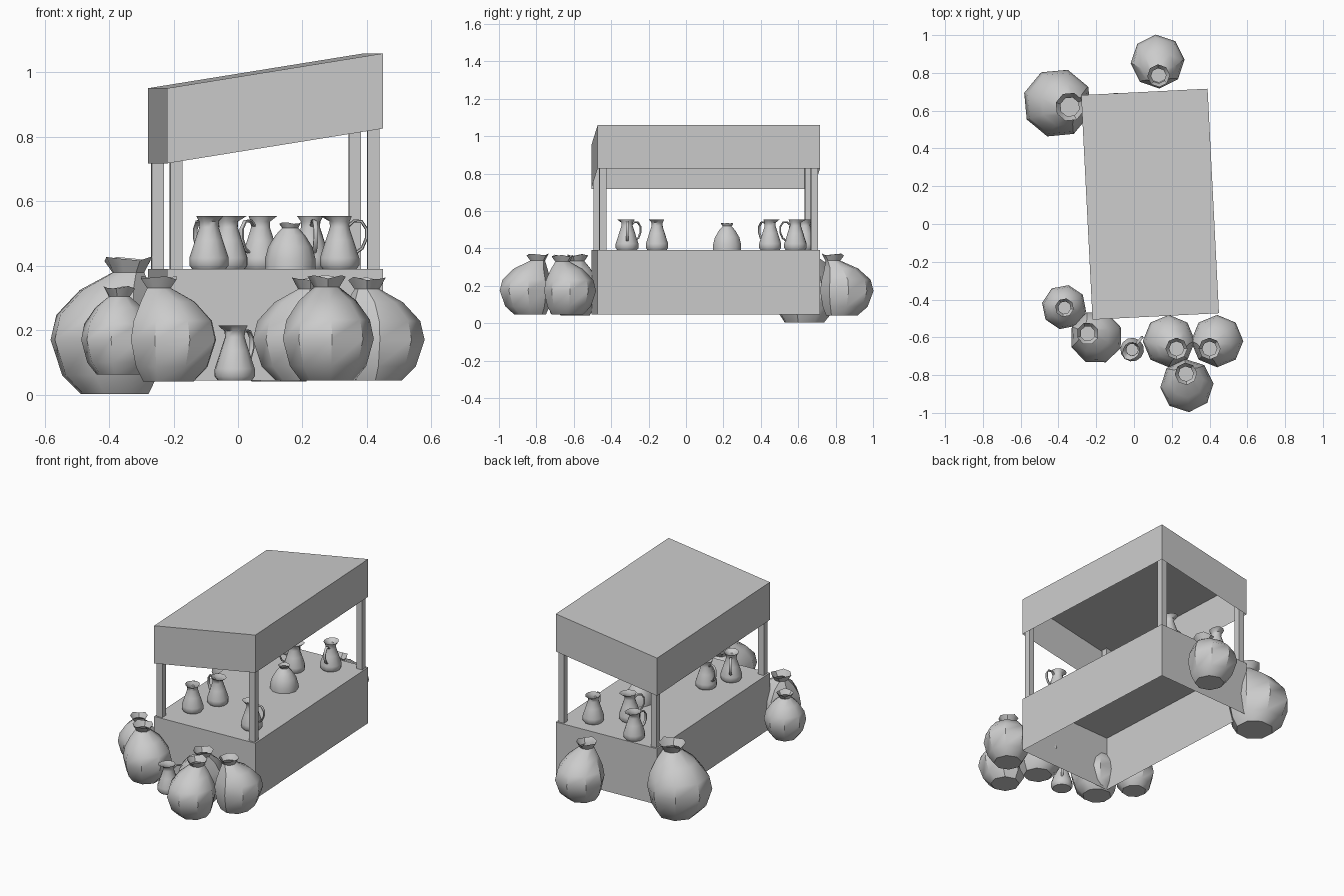
import bpy, bmesh, math
from mathutils import Vector, Matrix

cube = bpy.data.objects.get("Cube")
if cube:
    bpy.data.objects.remove(cube, do_unlink=True)

grey = bpy.data.materials.new("plain_grey")
grey.use_nodes = True
grey.diffuse_color = (0.6, 0.6, 0.6, 1)
grey.node_tree.nodes["Principled BSDF"].inputs["Base Color"].default_value = (0.6, 0.6, 0.6, 1)

# The stall is turned slightly about its own centre
STALL = Matrix.Translation((0.085, 0.105, 0)) @ Matrix.Rotation(math.radians(2.9), 4, 'Z')
HALF_X, HALF_Y = 0.335, 0.595
SLOPE = 0.108 / (2 * HALF_X)
FLOOR, COUNTER = 0.045, 0.39


def finish(name, bm, smooth=None):
    mesh = bpy.data.meshes.new(name)
    bm.to_mesh(mesh)
    bm.free()
    mesh.materials.append(grey)
    ob = bpy.data.objects.new(name, mesh)
    bpy.context.collection.objects.link(ob)
    if smooth:
        bpy.ops.object.select_all(action='DESELECT')
        ob.select_set(True)
        bpy.context.view_layer.objects.active = ob
        bpy.ops.object.shade_smooth_by_angle(angle=math.radians(smooth))
    return ob


def block(name, x, y, half_x, half_y, bottom, top, slope_bottom=0, slope_top=0, open_base=False):
    """Box in stall space whose ends may follow the roof slope."""
    bm = bmesh.new()
    bmesh.ops.create_cube(bm, size=2)
    if open_base:
        base = min(bm.faces, key=lambda f: f.calc_center_median().z)
        bmesh.ops.delete(bm, geom=[base], context='FACES_ONLY')
    for v in bm.verts:
        px, py = x + v.co.x * half_x, y + v.co.y * half_y
        z = top + slope_top * px if v.co.z > 0 else bottom + slope_bottom * px
        v.co = STALL @ Vector((px, py, z))
    return finish(name, bm)


def loft(name, rings, sides, place, smooth, ripple=0, spout=0):
    """Open-topped vessel; rings are (height, radius, centre offset)."""
    bm = bmesh.new()
    loops = []
    for k, (z, r, off) in enumerate(rings):
        rim = k == len(rings) - 1
        loop = []
        for i in range(sides):
            a = 2 * math.pi * i / sides
            rr, zz = r, z
            if rim:
                zz += ripple * math.cos(3 * a)
                rr += spout * max(0, -math.cos(a)) ** 3
            loop.append(bm.verts.new(place @ Vector((off + rr * math.cos(a), rr * math.sin(a), zz))))
        loops.append(loop)
    bm.faces.new(loops[0][::-1])
    for low, high in zip(loops, loops[1:]):
        for i in range(sides):
            j = (i + 1) % sides
            bm.faces.new((low[i], low[j], high[j], high[i]))
    return finish(name, bm, smooth)


def placement(x, y, z, direction, scale):
    turn = math.atan2(direction[1], direction[0])
    return Matrix.Translation((x, y, z)) @ Matrix.Rotation(turn, 4, 'Z') @ Matrix.Scale(scale, 4)


def sack(name, x, y, z, neck, scale):
    """Bulging sack whose neck leans by the given offset."""
    lean = math.hypot(*neck) / scale
    rings = [(0, 0.085, 0.35 * lean), (0.045, 0.12, 0.12 * lean), (0.13, 0.143, 0),
             (0.19, 0.131, 0.05 * lean), (0.25, 0.09, 0.4 * lean), (0.292, 0.04, lean),
             (0.325, 0.06, lean)]
    loft(name, rings, 8, placement(x, y, z, neck, scale), 40, ripple=0.006)


def jug(name, x, y, z, direction, scale=1):
    """Small pitcher with its handle in the given direction."""
    place = placement(x, y, z, direction, scale)
    rings = [(0, 0.052, 0), (0.012, 0.061, 0), (0.035, 0.061, 0), (0.09, 0.043, 0),
             (0.13, 0.03, 0), (0.148, 0.031, 0), (0.165, 0.042, -0.004)]
    loft(name, rings, 12, place, 50, spout=0.014)
    # Handle swept along an arc
    path = [(0.028, 0.135), (0.045, 0.15), (0.068, 0.148), (0.083, 0.125),
            (0.083, 0.095), (0.07, 0.065), (0.052, 0.052)]
    bm = bmesh.new()
    prev = None
    for k, (px, pz) in enumerate(path):
        ax, az = path[max(k - 1, 0)]
        bx, bz = path[min(k + 1, len(path) - 1)]
        out = Vector((bz - az, 0, ax - bx)).normalized()
        ring = []
        for i in range(6):
            a = math.pi * i / 3
            p = Vector((px, 0, pz)) + 0.005 * math.cos(a) * out + Vector((0, 0.008 * math.sin(a), 0))
            ring.append(bm.verts.new(place @ p))
        if prev:
            for i in range(6):
                j = (i + 1) % 6
                bm.faces.new((prev[i], prev[j], ring[j], ring[i]))
        prev = ring
    bmesh.ops.recalc_face_normals(bm, faces=bm.faces)
    finish(name + "_handle", bm, 50)


# Counter, canopy and posts
block("counter", 0, 0, HALF_X, HALF_Y, FLOOR, COUNTER, open_base=True)
block("canopy", 0, 0, HALF_X, HALF_Y, 0.772, 1.005, SLOPE, SLOPE, open_base=True)
for side, sx in (("left", 1), ("right", -1)):
    for end, sy in (("front", -1), ("back", 1)):
        block(f"{end}_{side}_post", sx * (HALF_X - 0.029), sy * (HALF_Y - 0.029),
              0.019, 0.019, COUNTER, 1.003, 0, SLOPE)

# Sacks standing around the stall
sack("large_back_sack", -0.405, 0.64, 0.003, (0.065, -0.02), 1.29)
sack("back_sack", 0.125, 0.86, 0.042, (0.005, -0.075), 1)
sack("small_side_sack", -0.37, -0.44, 0.063, (0.002, -0.003), 0.83)
sack("front_right_sack", -0.2, -0.6, 0.042, (-0.045, 0.02), 0.99)
sack("front_middle_sack", 0.185, -0.62, 0.045, (0.04, -0.04), 0.97)
sack("front_left_sack", 0.44, -0.62, 0.045, (-0.04, -0.04), 0.97)
sack("foremost_sack", 0.28, -0.855, 0.045, (-0.005, 0.062), 0.99)

# Squat sack on the counter
squat = [(0, 0.079, 0), (0.03, 0.079, 0), (0.07, 0.068, 0), (0.105, 0.046, 0),
         (0.128, 0.025, 0), (0.143, 0.034, 0)]
loft("counter_sack", squat, 10, placement(0.162, 0.22, COUNTER, (1, 0), 1), 50, ripple=0.003)

# Jugs on the counter and one on the ground
jug("front_right_jug", -0.09, -0.315, COUNTER, (-0.5, 0.85))
jug("middle_jug", -0.03, -0.155, COUNTER, (-1, 0.3))
jug("front_left_jug", 0.315, -0.315, COUNTER, (1, 0))
jug("back_middle_jug", 0.07, 0.45, COUNTER, (-0.7, -0.7))
jug("back_left_jug", 0.225, 0.585, COUNTER, (0.2, -1))
jug("back_right_jug", -0.09, 0.635, COUNTER, (-0.3, -1))
jug("ground_jug", -0.01, -0.665, FLOOR, (0.6, 0.75), 1.03)
